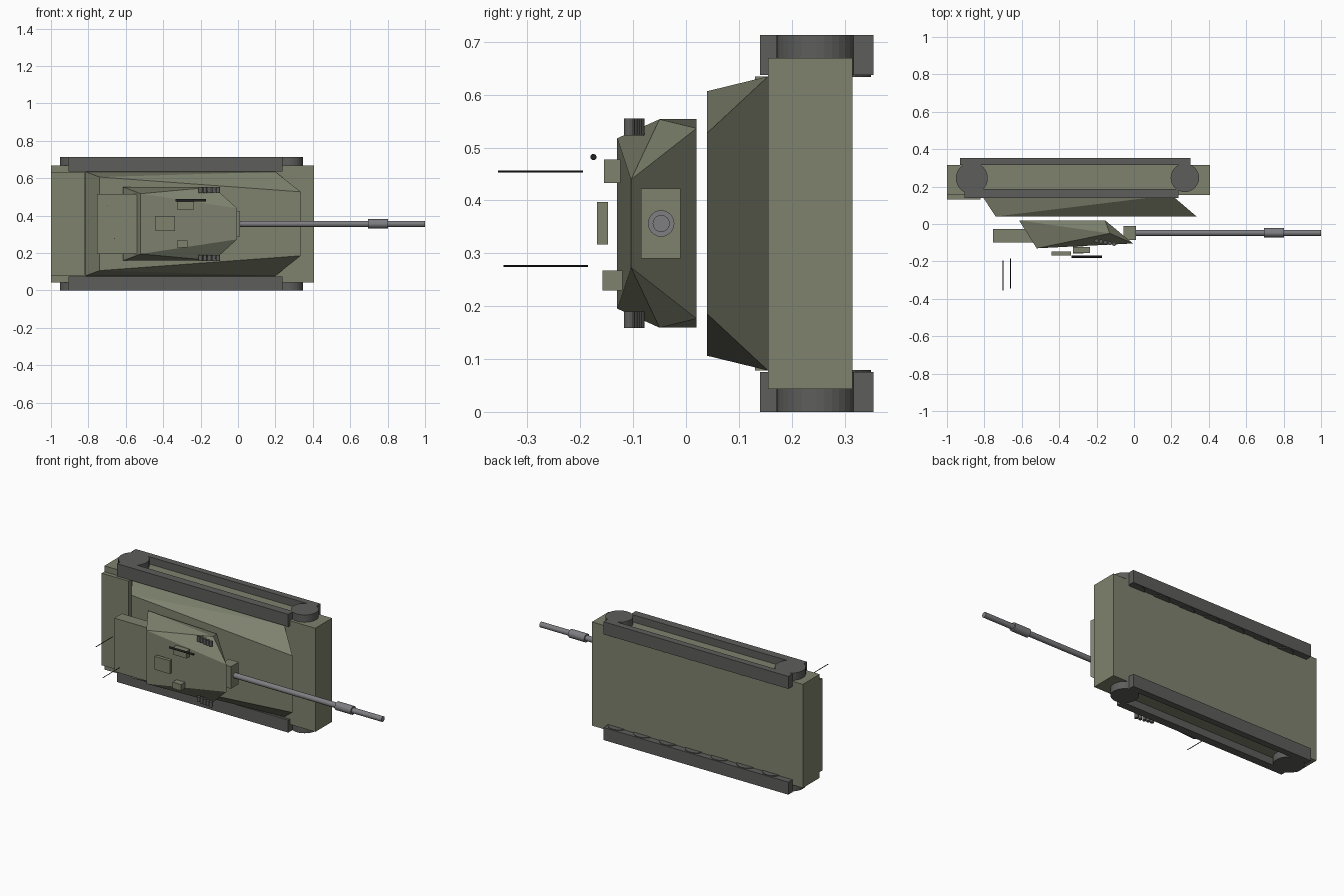
import bpy, bmesh
from mathutils import Matrix, Vector

if "Cube" in bpy.data.objects:
    bpy.data.objects.remove(bpy.data.objects["Cube"])

CZ = 0.3565  # centre plane across the vehicle's width


def material(name, rgb):
    m = bpy.data.materials.new(name)
    m.diffuse_color = (*rgb, 1)
    m.use_nodes = True
    m.node_tree.nodes["Principled BSDF"].inputs["Base Color"].default_value = m.diffuse_color
    return m


OLIVE = material("olive", (0.21, 0.225, 0.155))
DARK = material("dark_rubber", (0.11, 0.11, 0.105))
STEEL = material("steel", (0.21, 0.21, 0.225))
BLACK = material("black", (0.015, 0.015, 0.015))


def finish(name, bm, mat):
    bmesh.ops.recalc_face_normals(bm, faces=bm.faces)
    me = bpy.data.meshes.new(name)
    bm.to_mesh(me)
    bm.free()
    me.materials.append(mat)
    ob = bpy.data.objects.new(name, me)
    bpy.context.collection.objects.link(ob)
    return ob


def box(name, x, y, z, mat=OLIVE):
    bm = bmesh.new()
    bmesh.ops.create_cube(bm, size=1)
    for v in bm.verts:
        v.co = Vector([(a + b) / 2 + c * (b - a) for (a, b), c in zip((x, y, z), v.co)])
    return finish(name, bm, mat)


def rod(name, start, end, r, mat, sides=24):
    a, b = Vector(start), Vector(end)
    rot = (b - a).to_track_quat('Z', 'Y').to_matrix().to_4x4()
    bm = bmesh.new()
    bmesh.ops.create_cone(bm, cap_ends=True, segments=sides, radius1=r, radius2=r,
                          depth=(b - a).length,
                          matrix=Matrix.Translation((a + b) / 2) @ rot)
    return finish(name, bm, mat)


def faceted(name, half_points):
    """Convex armour shell from (x, y, half width) points mirrored across the centre."""
    bm = bmesh.new()
    for x, y, w in half_points:
        for s in (-1, 1):
            bm.verts.new((x, y, CZ + s * w))
    bmesh.ops.convex_hull(bm, input=bm.verts)
    bmesh.ops.dissolve_limit(bm, angle_limit=0.01, verts=bm.verts, edges=bm.edges)
    return finish(name, bm, OLIVE)


# Hull
box("lower_hull", (-1, 0.407), (0.155, 0.315), (0.044, 0.669))
box("rear_deck", (-1, -0.82), (0.13, 0.16), (0.079, 0.634))
faceted("upper_hull", [(-0.815, 0.155, 0.278), (0.2, 0.155, 0.278),
                       (-0.74, 0.04, 0.25), (0.335, 0.04, 0.171)])

# Running gear on both sides
for side, s in (("left", -1), ("right", 1)):
    z = sorted((CZ + s * 0.281, CZ + s * 0.3565))
    box(side + "_track_top", (-0.905, 0.237), (0.14, 0.188), z, DARK)
    box(side + "_track_bottom", (-0.93, 0.302), (0.315, 0.354), z, DARK)
    for name, x, y, r in (("drive_wheel", -0.867, 0.245, 0.085),
                          ("idler_wheel", 0.272, 0.247, 0.076)):
        rod(f"{side}_{name}", (x, y, z[0]), (x, y, z[1]), r, DARK, 32)
    for i in range(7):
        x = 0.245 - i * 0.172
        rod(f"{side}_road_wheel_{i + 1}", (x, 0.288, CZ + s * 0.277),
            (x, 0.288, CZ + s * 0.31), 0.062, DARK)

# Turret with gun
faceted("turret", [(-0.615, 0.02, 0.197), (-0.155, 0.02, 0.18), (-0.13, -0.05, 0.197),
                   (-0.52, -0.13, 0.161), (-0.005, -0.104, 0.083)])
box("turret_bustle", (-0.755, -0.52), (-0.1, -0.028), (0.195, 0.517))
box("mantlet", (-0.055, 0.012), (-0.085, -0.01), (0.29, 0.423))
rod("gun_barrel", (0, -0.047, CZ), (1, -0.047, CZ), 0.016, STEEL)
rod("bore_sleeve", (0.695, -0.047, CZ), (0.802, -0.047, CZ), 0.025, STEEL)

# Roof equipment
box("roof_sight", (-0.44, -0.336), (-0.168, -0.147), (0.317, 0.397))
box("commander_hatch", (-0.325, -0.235), (-0.155, -0.124), (0.433, 0.477))
box("gunner_sight", (-0.326, -0.27), (-0.158, -0.12), (0.23, 0.268))
rod("machine_gun", (-0.335, -0.175, 0.482), (-0.172, -0.175, 0.482), 0.006, BLACK, 12)

# Smoke launchers on each cheek
for side, s in (("left", -1), ("right", 1)):
    for i in range(5):
        x, y = -0.2 + i * 0.0235, -0.089 - i * 0.0045
        rod(f"{side}_smoke_launcher_{i + 1}", (x, y, CZ + s * 0.166),
            (x, y, CZ + s * 0.198), 0.0105, DARK, 12)

# Antennas
for i, (x, y, z) in enumerate(((-0.70, -0.195, 0.455), (-0.66, -0.185, 0.276))):
    rod(f"antenna_{i + 1}", (x, y, z), (x, y - 0.16, z), 0.002, BLACK, 8)
